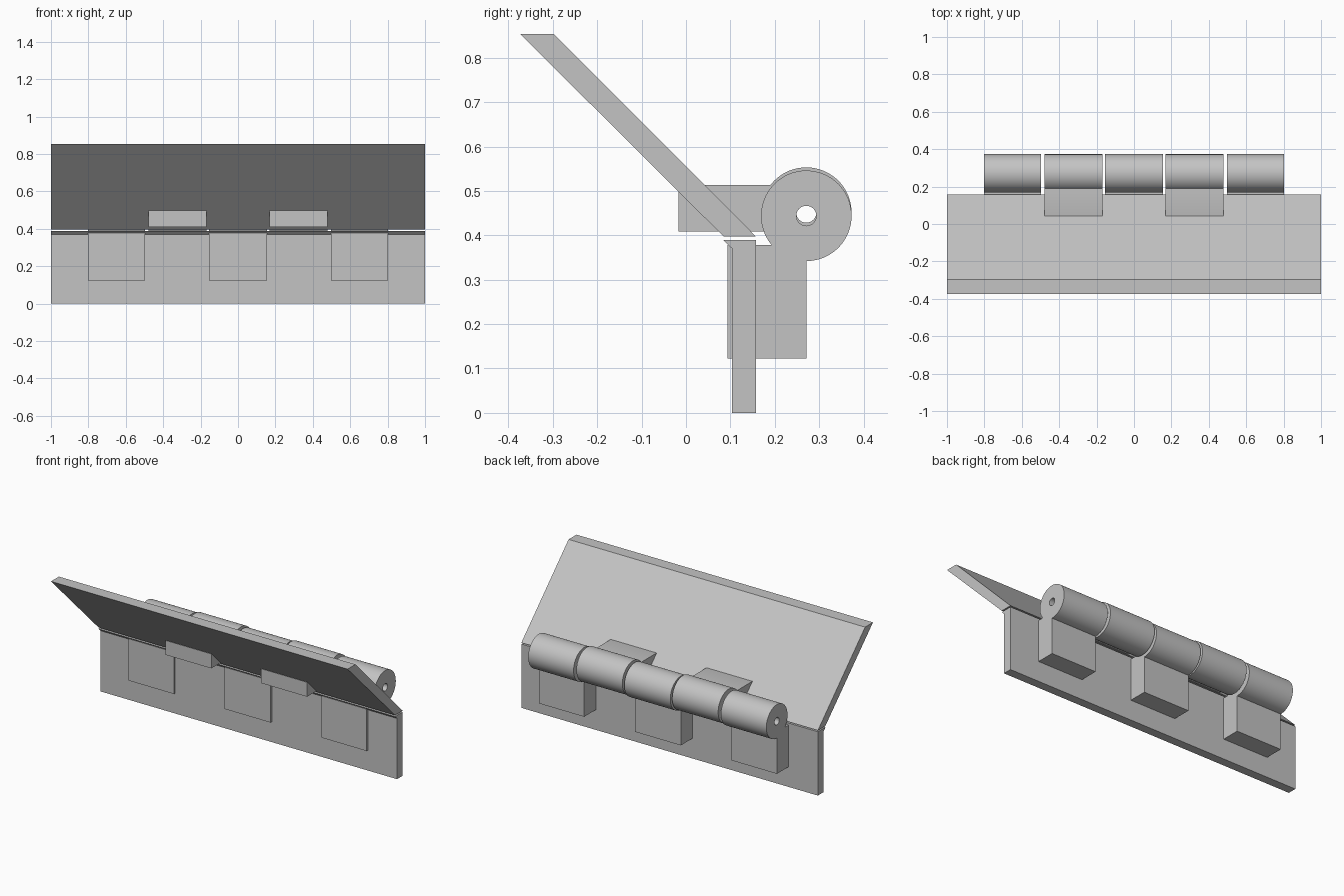
import bpy, bmesh, math
from mathutils import Matrix

cube = bpy.data.objects.get("Cube")
if cube:
    bpy.data.objects.remove(cube, do_unlink=True)

# Single plain metal colour
COLOR = (0.55, 0.55, 0.55, 1)
metal = bpy.data.materials.new("grey metal")
metal.use_nodes = True
metal.diffuse_color = COLOR
metal.node_tree.nodes["Principled BSDF"].inputs["Base Color"].default_value = COLOR

# Turns profile coordinates (y, z, depth) into world axes
TO_WORLD = Matrix(((0, 0, 1, 0), (1, 0, 0, 0), (0, 1, 0, 0), (0, 0, 0, 1)))


def extrude_profile(name, loops, x0, x1):
    """Extrude filled (y, z) loops along x; inner loops become holes."""
    curve = bpy.data.curves.new(name + "_profile", "CURVE")
    curve.dimensions = "2D"
    curve.fill_mode = "BOTH"
    curve.extrude = (x1 - x0) / 2
    for loop in loops:
        spline = curve.splines.new("POLY")
        spline.points.add(len(loop) - 1)
        for point, (y, z) in zip(spline.points, loop):
            point.co = (y, z, 0, 1)
        spline.use_cyclic_u = True
    helper = bpy.data.objects.new(name + "_profile", curve)
    bpy.context.collection.objects.link(helper)
    bpy.context.view_layer.update()
    mesh = bpy.data.meshes.new_from_object(helper)
    bpy.data.objects.remove(helper, do_unlink=True)
    bpy.data.curves.remove(curve)

    bm = bmesh.new()
    bm.from_mesh(mesh)
    bmesh.ops.remove_doubles(bm, verts=bm.verts, dist=1e-5)
    bm.transform(Matrix.Translation(((x0 + x1) / 2, 0, 0)) @ TO_WORLD)
    bmesh.ops.recalc_face_normals(bm, faces=bm.faces)
    bm.to_mesh(mesh)
    bm.free()

    mesh.name = name
    mesh.materials.clear()
    mesh.materials.append(metal)
    obj = bpy.data.objects.new(name, mesh)
    bpy.context.collection.objects.link(obj)
    bpy.ops.object.select_all(action="DESELECT")
    obj.select_set(True)
    bpy.context.view_layer.objects.active = obj
    bpy.ops.object.shade_smooth_by_angle(angle=math.radians(30))
    return obj


def arc(cy, cz, r, start, end, n):
    """Points from start to end angle, both included."""
    return [(cy + r * math.cos(start + (end - start) * i / n),
             cz + r * math.sin(start + (end - start) * i / n)) for i in range(n + 1)]


RADIUS, HOLE = 0.102, 0.0225
AXIS_Y, LOW_Z, HIGH_Z = 0.271, 0.444, 0.451


def pin_hole(cz):
    return arc(AXIS_Y, cz, HOLE, 0, math.tau, 32)[:-1]


# Leaves
extrude_profile("lower_leaf", [[(0.104, 0), (0.158, 0), (0.158, 0.389),
                                (0.084, 0.389), (0.104, 0.37)]], -1, 1)
extrude_profile("upper_leaf", [[(0.085, 0.397), (0.158, 0.397),
                                (-0.297, 0.853), (-0.373, 0.853)]], -1, 1)

# Lower knuckles: barrel with a block hanging down through the lower leaf
front, bottom, top = 0.093, 0.123, 0.378
join = math.pi + math.asin((LOW_Z - top) / RADIUS)
lower_outline = arc(AXIS_Y, LOW_Z, RADIUS, -math.pi / 2, join, 72)
lower_outline += [(front, top), (front, bottom), (AXIS_Y, bottom)]
for side, (x0, x1) in {"right": (-0.803, -0.497), "middle": (-0.155, 0.155),
                       "left": (0.497, 0.803)}.items():
    extrude_profile("lower_knuckle_" + side, [lower_outline, pin_hole(LOW_Z)], x0, x1)

# Upper knuckles: barrel with a block reaching forward through the upper leaf
front, bottom, top = -0.017, 0.409, 0.513
start = -math.pi + math.asin((HIGH_Z - bottom) / RADIUS)
end = math.pi - math.asin((top - HIGH_Z) / RADIUS)
upper_outline = arc(AXIS_Y, HIGH_Z, RADIUS, start, end, 80)
# The block's front top corner is trimmed flush with the sloping leaf
upper_outline += [(0.043, top), (front, 0.497), (front, bottom)]
for side, sign in (("right", -1), ("left", 1)):
    x0, x1 = sorted((sign * 0.168, sign * 0.478))
    extrude_profile("upper_knuckle_" + side, [upper_outline, pin_hole(HIGH_Z)], x0, x1)
